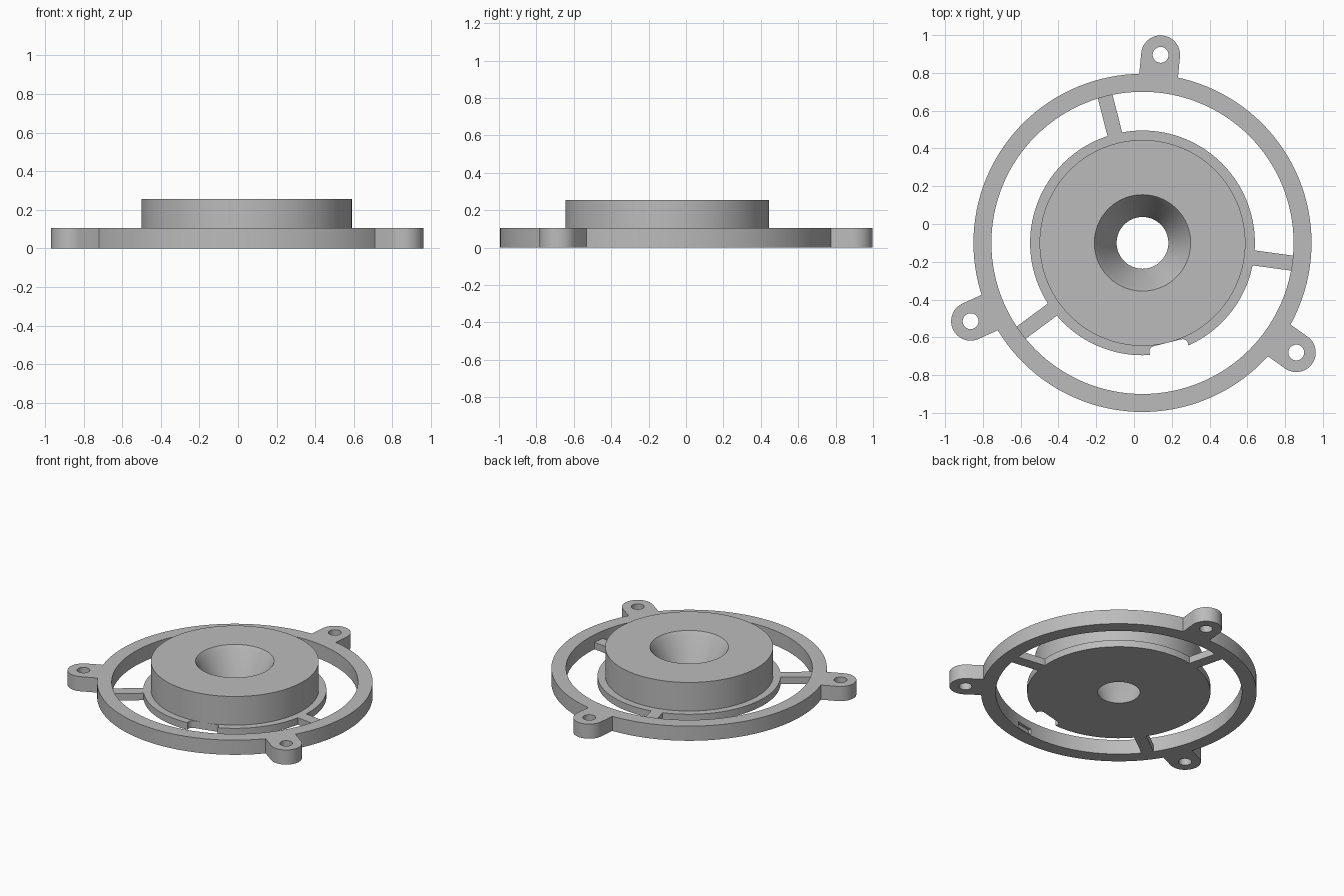
import bpy, bmesh, math
from mathutils import Matrix, Vector

if "Cube" in bpy.data.objects:
    bpy.data.objects.remove(bpy.data.objects["Cube"], do_unlink=True)

CENTRE = Vector((0.045, -0.10, 0))
SEG = 128
RING_H = 0.105
FLANGE_H = 0.05

grey = bpy.data.materials.new("plain grey")
grey.use_nodes = True
colour = (0.5, 0.5, 0.5, 1)
grey.diffuse_color = colour
grey.node_tree.nodes["Principled BSDF"].inputs["Base Color"].default_value = colour


def finish(name, bm, matrix):
    """Turn a bmesh into an object placed by the matrix."""
    bmesh.ops.recalc_face_normals(bm, faces=bm.faces)
    bm.transform(matrix)
    mesh = bpy.data.meshes.new(name)
    bm.to_mesh(mesh)
    bm.free()
    mesh.materials.append(grey)
    obj = bpy.data.objects.new(name, mesh)
    bpy.context.collection.objects.link(obj)
    return obj


def around(angle):
    return Matrix.Translation(CENTRE) @ Matrix.Rotation(math.radians(angle), 4, "Z")


def lathe(name, profile):
    """Spin a closed (radius, height) profile about the centre axis."""
    bm = bmesh.new()
    rings = [[bm.verts.new((r * math.cos(a), r * math.sin(a), z)) for r, z in profile]
             for a in (math.tau * i / SEG for i in range(SEG))]
    n = len(profile)
    for i in range(SEG):
        a, b = rings[i], rings[(i + 1) % SEG]
        for j in range(n):
            k = (j + 1) % n
            bm.faces.new((a[j], b[j], b[k], a[k]))
    return finish(name, bm, around(0))


def prism(name, outline, z0, z1, angle):
    """Extrude an outline whose x axis points outward at the angle."""
    bm = bmesh.new()
    face = bm.faces.new([bm.verts.new((x, y, z0)) for x, y in outline])
    top = bmesh.ops.extrude_face_region(bm, geom=[face])["geom"]
    bmesh.ops.translate(bm, vec=(0, 0, z1 - z0),
                        verts=[v for v in top if isinstance(v, bmesh.types.BMVert)])
    return finish(name, bm, around(angle))


def arc(x, y, r, start, end, steps):
    angles = [math.radians(start + (end - start) * i / steps) for i in range(steps + 1)]
    return [(x + r * math.cos(a), y + r * math.sin(a)) for a in angles]


def bar(r0, r1, width):
    h = width / 2
    return [(r0, -h), (r1, -h), (r1, h), (r0, h)]


def combine(target, tool, operation):
    mod = target.modifiers.new("combine", "BOOLEAN")
    mod.operation, mod.solver, mod.object = operation, "EXACT", tool
    bpy.context.view_layer.objects.active = target
    bpy.ops.object.modifier_apply(modifier=mod.name)
    bpy.data.objects.remove(tool, do_unlink=True)


# Outer ring with three screw lugs
outer_ring = lathe("outer_ring", [(0.80, 0), (0.895, 0), (0.895, RING_H), (0.80, RING_H)])
for angle in (84.5, 204.5, 324.5):
    lug = [(0.84, -0.103)] + arc(1.0, 0, 0.103, -90, 90, 32) + [(0.84, 0.103)]
    combine(outer_ring, prism("lug", lug, 0, RING_H, angle), "UNION")
    hole = arc(1.0, 0, 0.042, 0, 360, 32)[:-1]
    combine(outer_ring, prism("hole", hole, -0.1, 0.2, angle), "DIFFERENCE")

# Shallow pocket inside the ring, facing the cable notch
combine(outer_ring, prism("pocket", bar(0.75, 0.82, 0.13), 0.008, 0.05, -80), "DIFFERENCE")

# Hub: thin flange, drum and tapered bore
hub = lathe("hub", [(0.137, 0), (0.595, 0), (0.595, FLANGE_H), (0.545, FLANGE_H),
                    (0.545, 0.255), (0.255, 0.255), (0.235, 0.225)])

# Cable notch in the flange edge with rounded inner corners
notch = ([(0.7, -0.095)] + [(0.7, 0.095)] + arc(0.575, 0.075, 0.03, 90, 180, 8)
         + arc(0.575, -0.075, 0.03, 180, 270, 8))
combine(hub, prism("notch", notch, -0.1, FLANGE_H, -76), "DIFFERENCE")

# Spokes joining hub and ring
spokes = [prism("spoke_%d" % (i + 1), bar(0.58, 0.81, 0.08), 0, FLANGE_H, angle)
          for i, angle in enumerate((104.3, 216.5, 352.3))]

# Smooth round walls, crisp edges
bpy.ops.object.select_all(action="DESELECT")
for obj in [outer_ring, hub] + spokes:
    obj.select_set(True)
bpy.context.view_layer.objects.active = hub
bpy.ops.object.shade_smooth_by_angle(angle=math.radians(30))
